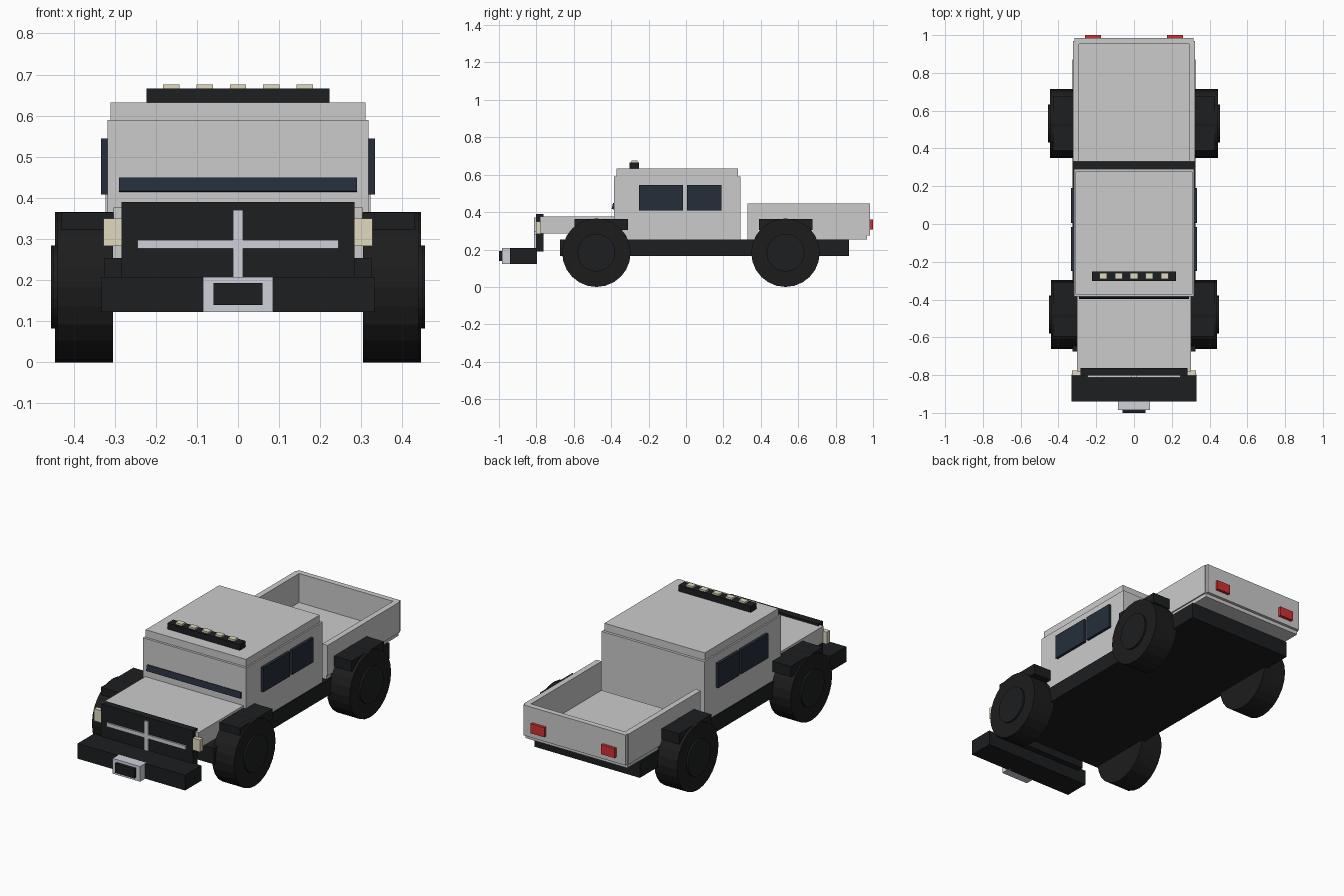
import bpy, math

if "Cube" in bpy.data.objects:
    bpy.data.objects.remove(bpy.data.objects["Cube"])


def material(name, rgb):
    m = bpy.data.materials.new(name)
    m.diffuse_color = (*rgb, 1)
    m.use_nodes = True
    m.node_tree.nodes["Principled BSDF"].inputs["Base Color"].default_value = m.diffuse_color
    return m


BLACK = material("black", (0.012, 0.013, 0.014))
RUBBER = material("rubber", (0.012, 0.012, 0.012))
GLASS = material("dark_glass", (0.018, 0.027, 0.042))
LAMP = material("lamp_cream", (0.75, 0.70, 0.52))
SILVER = material("silver", (0.62, 0.64, 0.70))
RED = material("tail_red", (0.65, 0.03, 0.03))


def box(name, x, y, z, mat=None, tilt=0):
    """Box from (min, max) ranges along each axis."""
    bpy.ops.mesh.primitive_cube_add(size=1, location=[(a + b) / 2 for a, b in (x, y, z)])
    o = bpy.context.object
    o.name = name
    o.scale = [b - a for a, b in (x, y, z)]
    o.rotation_euler.x = tilt
    if mat:
        o.data.materials.append(mat)
    return o


def pair(name, x, y, z, mat=None):
    """Two boxes mirrored across x = 0."""
    box(name + "_right", x, y, z, mat)
    box(name + "_left", (-x[1], -x[0]), y, z, mat)


def disc(name, x0, x1, y, z, r, mat):
    """Cylinder lying along x."""
    bpy.ops.mesh.primitive_cylinder_add(vertices=24, radius=r, depth=abs(x1 - x0),
                                        location=((x0 + x1) / 2, y, z),
                                        rotation=(0, math.pi / 2, 0))
    o = bpy.context.object
    o.name = name
    o.data.materials.append(mat)


# Chassis and body
box("chassis", (-0.325, 0.325), (-0.674, 0.871), (0.165, 0.254), BLACK)
box("cab", (-0.318, 0.318), (-0.385, 0.292), (0.25, 0.59))
box("roof", (-0.31, 0.31), (-0.372, 0.277), (0.585, 0.632))
box("hood", (-0.303, 0.303), (-0.78, -0.38), (0.286, 0.377))

# Windows
box("windshield", (-0.29, 0.29), (-0.394, -0.38), (0.415, 0.449), GLASS, math.radians(-12))
pair("front_side_window", (0.31, 0.333), (-0.25, -0.015), (0.408, 0.545), GLASS)
pair("rear_side_window", (0.31, 0.333), (0.005, 0.19), (0.408, 0.545), GLASS)

# Open cargo bed
box("bed_floor", (-0.315, 0.315), (0.33, 0.968), (0.254, 0.283))
pair("bed_side", (0.29, 0.322), (0.33, 0.968), (0.275, 0.445))
box("tailgate", (-0.315, 0.315), (0.953, 0.984), (0.275, 0.445))
pair("tail_light", (0.175, 0.26), (0.975, 1.0), (0.307, 0.36), RED)

# Grille with cross bars, headlights
box("grille", (-0.283, 0.283), (-0.803, -0.763), (0.19, 0.39), BLACK)
box("grille_bar_horizontal", (-0.245, 0.245), (-0.812, -0.795), (0.277, 0.298), SILVER)
box("grille_bar_vertical", (-0.012, 0.012), (-0.812, -0.795), (0.2, 0.371), SILVER)
pair("headlight", (0.283, 0.327), (-0.802, -0.775), (0.283, 0.35), LAMP)

# Bumper and winch
box("bumper", (-0.332, 0.332), (-0.94, -0.797), (0.123, 0.208), BLACK)
box("winch_housing", (-0.085, 0.085), (-0.985, -0.93), (0.123, 0.208), SILVER)
box("winch_opening", (-0.06, 0.06), (-1.0, -0.97), (0.14, 0.193), BLACK)

# Roof light bar
box("light_bar", (-0.223, 0.223), (-0.303, -0.252), (0.63, 0.666), BLACK)
for i in range(5):
    x = (i - 2) * 0.081
    box(f"roof_lamp_{i + 1}", (x - 0.02, x + 0.02), (-0.292, -0.26), (0.66, 0.676), LAMP)

# Wheels, hubs and fenders
for end, y, fy, outer in (("front", -0.479, -0.452, 0.439), ("rear", 0.532, 0.532, 0.445)):
    for side, s in (("right", 1), ("left", -1)):
        disc(f"{end}_wheel_{side}", s * 0.304, s * outer, y, 0.183, 0.183, RUBBER)
        disc(f"{end}_hub_{side}", s * 0.40, s * (outer + 0.01), y, 0.183, 0.101, BLACK)
    pair(f"{end}_fender", (0.302, 0.43), (fy - 0.143, fy + 0.143), (0.305, 0.364), BLACK)
